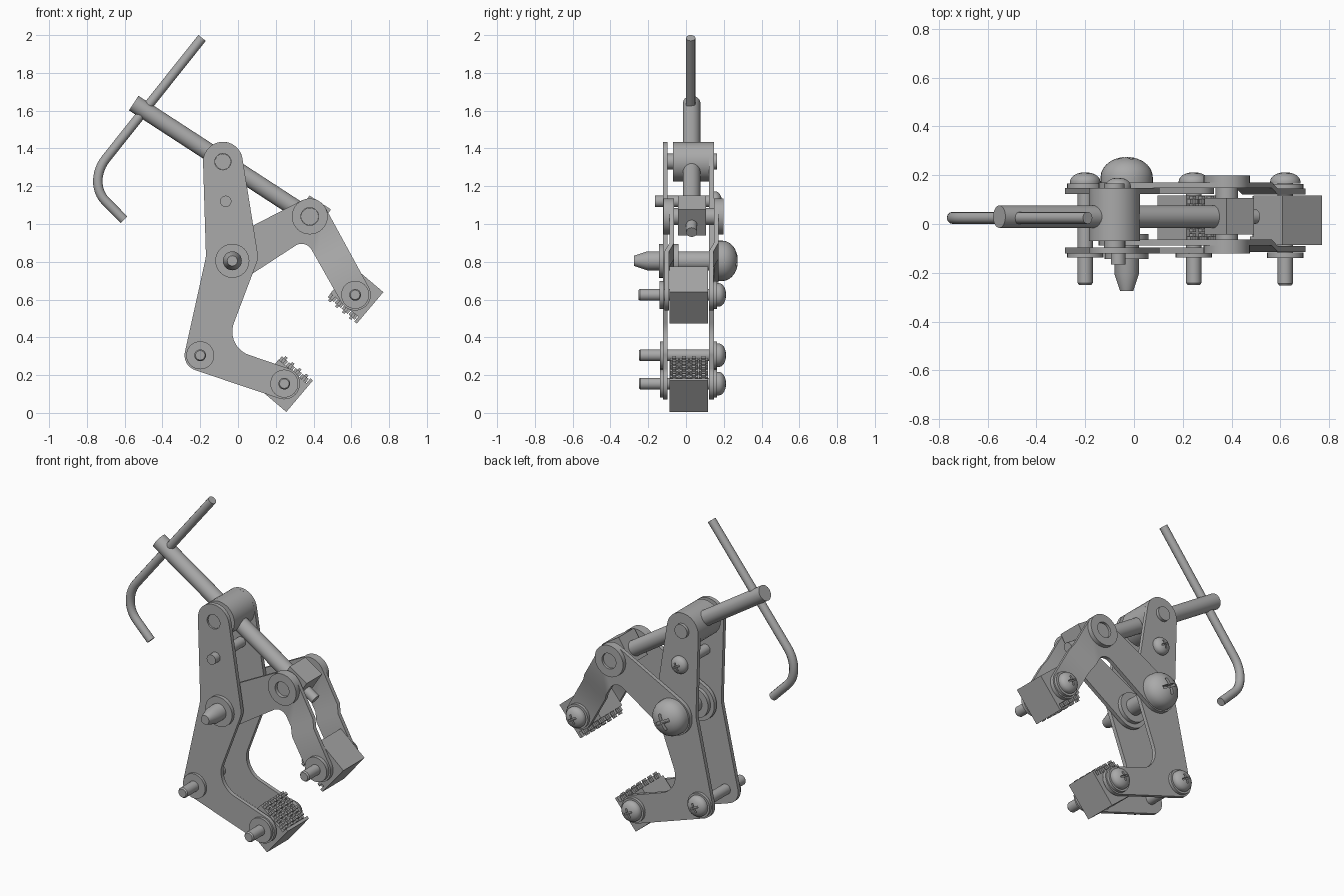
import bpy, bmesh
from math import sin, cos, asin, atan2, pi, ceil
from mathutils import Vector, Matrix

if "Cube" in bpy.data.objects:
    bpy.data.objects.remove(bpy.data.objects["Cube"], do_unlink=True)

steel = bpy.data.materials.new("grey steel")
steel.use_nodes = True
grey = (0.4, 0.4, 0.4, 1)
steel.diffuse_color = grey
steel.node_tree.nodes["Principled BSDF"].inputs["Base Color"].default_value = grey

Y = Vector((0, 1, 0))


def smooth(ob):
    bpy.ops.object.select_all(action='DESELECT')
    ob.select_set(True)
    bpy.context.view_layer.objects.active = ob
    bpy.ops.object.shade_smooth_by_angle(angle=0.6)


def finish(name, bm, shade=True):
    bmesh.ops.recalc_face_normals(bm, faces=bm.faces)
    me = bpy.data.meshes.new(name)
    bm.to_mesh(me)
    bm.free()
    me.materials.append(steel)
    ob = bpy.data.objects.new(name, me)
    bpy.context.collection.objects.link(ob)
    if shade:
        smooth(ob)
    return ob


def lathe(name, profile, origin, axis=Y, steps=32):
    """Turn a (radius, distance) profile about an axis through origin."""
    bm = bmesh.new()
    vs = [bm.verts.new((r, 0, h)) for r, h in profile]
    es = [bm.edges.new(p) for p in zip(vs, vs[1:])]
    bmesh.ops.spin(bm, geom=vs + es, cent=(0, 0, 0), axis=(0, 0, 1),
                   angle=2 * pi, steps=steps)
    bmesh.ops.remove_doubles(bm, verts=bm.verts, dist=1e-5)
    turn = Vector((0, 0, 1)).rotation_difference(axis).to_matrix().to_4x4()
    bm.transform(Matrix.Translation(origin) @ turn)
    return finish(name, bm)


def rod(name, r, a, b, origin, axis=Y):
    return lathe(name, [(0, a), (r, a), (r, b), (0, b)], origin, axis)


def ring(name, r, hole, a, b, origin):
    return lathe(name, [(hole, a), (r, a), (r, b), (hole, b), (hole, a)], origin)


def belt(circles):
    """Outline wrapped round circles; a negative radius gives a concave fillet."""
    n = len(circles)
    out = []
    for i in range(n):
        (x1, z1, r1), (x2, z2, r2) = circles[i], circles[(i + 1) % n]
        d = Vector((x2 - x1, z2 - z1))
        out.append(atan2(d.y, d.x) + asin((r1 - r2) / d.length) - pi / 2)
    pts = []
    for i, (x, z, r) in enumerate(circles):
        sweep = (out[i] - out[i - 1]) % (2 * pi)
        if r < 0:
            sweep -= 2 * pi
        k = max(2, ceil(abs(sweep) / 0.16))
        for j in range(k + 1):
            a = out[i - 1] + sweep * j / k
            pts.append((x + r * cos(a), z + r * sin(a)))
    return pts


def plate(name, circles, y0, y1, jog=None):
    bm = bmesh.new()
    face = bm.faces.new([bm.verts.new((x, y0, z)) for x, z in belt(circles)])
    res = bmesh.ops.extrude_face_region(bm, geom=[face])
    top = [g for g in res["geom"] if isinstance(g, bmesh.types.BMVert)]
    bmesh.ops.translate(bm, verts=top, vec=(0, y1 - y0, 0))
    if jog:
        start, along, s0, s1, shift = jog
        for s in (s0, s1):
            bmesh.ops.bisect_plane(bm, geom=bm.verts[:] + bm.edges[:] + bm.faces[:],
                                   plane_co=start + along * s, plane_no=along)
        for v in bm.verts:
            t = ((v.co - start).dot(along) - s0) / (s1 - s0)
            v.co.y += shift * min(1, max(0, t))
    return finish(name, bm)


def box(bm, centre, size, angle):
    m = (Matrix.Translation(centre) @ Matrix.Rotation(angle, 4, 'Y')
         @ Matrix.Diagonal((*size, 1)))
    return bmesh.ops.create_cube(bm, size=1, matrix=m)["verts"]


def cut(ob, cutter):
    mod = ob.modifiers.new("cut", 'BOOLEAN')
    mod.operation, mod.solver, mod.object = 'DIFFERENCE', 'EXACT', cutter
    bpy.context.view_layer.objects.active = ob
    bpy.ops.object.modifier_apply(modifier=mod.name)
    bpy.data.objects.remove(cutter, do_unlink=True)
    smooth(ob)


def screw_head(name, x, z, r, y0, y1):
    """Domed head with a cross recess."""
    h = y1 - y0
    prof = [(0, y0), (r, y0), (r, y0 + h * 0.2)]
    prof += [(r * cos(a * pi / 14), y0 + h * (0.2 + 0.8 * sin(a * pi / 14)))
             for a in range(1, 7)] + [(0, y1)]
    head = lathe(name, prof, (x, 0, z))
    for a in (0.5, 0.5 + pi / 2):
        bm = bmesh.new()
        box(bm, (x, y1, z), (r * 0.9, h * 0.9, r * 0.17), a)
        cut(head, finish("cross_cutter", bm, False))


# Key joints
TOP, PIVOT, ELBOW = (-0.08, 0, 1.33), (-0.03, 0, 0.805), (0.38, 0, 1.04)
HEEL, LOWER, UPPER = (-0.2, 0, 0.305), (0.245, 0, 0.155), (0.62, 0, 0.625)

# Fixed frame: two matching side plates
frame = [(-0.08, 1.33, 0.105), (-0.32, 0.84, -0.15), (-0.2, 0.305, 0.083),
         (0.245, 0.155, 0.083), (0.1, 0.43, -0.13), (0, 0.83, 0.105)]
for name, y in (("front", -0.121), ("back", 0.123)):
    p = plate(name + "_frame_plate", frame, y, y + 0.024)
    cut(p, rod("pin_hole_cutter", 0.043, y - 0.05, y + 0.07, TOP))

# Swinging arm: two cranked plates
arm = [(-0.03, 0.805, 0.115), (0.337, 0.835, -0.06), (0.62, 0.625, 0.083),
       (0.38, 1.04, 0.095)]
slope = (Vector(UPPER) - Vector(ELBOW)).normalized()
for name, y in (("front", -0.088), ("back", 0.147)):
    plate(name + "_arm_plate", arm, y, y + 0.024,
          (Vector(ELBOW), slope, 0.215, 0.265, -0.026))

# Trunnion and its pin
rod("trunnion", 0.105, -0.07, 0.123, TOP)
rod("trunnion_pin", 0.042, -0.112, 0.165, TOP)

# Spindle with its nut block
tilt = atan2(0.65, 1.0)
run = Vector((cos(tilt), 0, -sin(tilt)))
start = Vector((-0.552, 0.03, 1.64))
rod("spindle", 0.046, 0, 1.1, start, run)
rod("spindle_tip", 0.029, 1.0, 1.255, start, run)
bm = bmesh.new()
box(bm, (0.39, 0.032, 1.045), (0.135, 0.15, 0.165), tilt)
finish("nut_block", bm, False)
rod("nut_pin", 0.046, -0.1, 0.185, ELBOW)
ring("front_elbow_washer", 0.095, 0.047, -0.12, -0.088, ELBOW)
ring("back_elbow_washer", 0.095, 0.047, 0.171, 0.198, ELBOW)

# Bent turning handle
cu = bpy.data.curves.new("turning_handle", 'CURVE')
cu.dimensions = '3D'
cu.bevel_depth, cu.bevel_resolution, cu.use_fill_caps = 0.025, 4, True
sp = cu.splines.new('BEZIER')
sp.bezier_points.add(3)
path = [Vector((x, 0.025, z)) for x, z in
        ((-0.19, 1.985), (-0.70, 1.345), (-0.70, 1.12), (-0.603, 1.022))]
u = (path[1] - path[0]).normalized() * 0.085
w = (path[3] - path[2]).normalized() * 0.085
for bp, co, d in zip(sp.bezier_points, path, (u, u, w, w)):
    bp.co, bp.handle_left, bp.handle_right = co, co - d, co + d
handle = bpy.data.objects.new("turning_handle", cu)
bpy.context.collection.objects.link(handle)
cu.materials.append(steel)
bpy.ops.object.select_all(action='DESELECT')
handle.select_set(True)
bpy.context.view_layer.objects.active = handle
bpy.ops.object.convert(target='MESH')
smooth(bpy.context.view_layer.objects.active)

# Main pivot bolt, tapered at the front
lathe("pivot_bolt", [(0, -0.275), (0.027, -0.275), (0.05, -0.205), (0.05, 0.2),
                     (0, 0.2)], PIVOT)
ring("pivot_front_washer", 0.09, 0.05, -0.143, -0.121, PIVOT)
ring("pivot_inner_washer", 0.09, 0.05, -0.064, -0.04, PIVOT)
screw_head("pivot_bolt_head", PIVOT[0], PIVOT[2], 0.107, 0.171, 0.275)

# Through bolts with washers on both sides
for name, (x, _, z), shift in (("heel", HEEL, 0), ("lower_jaw", LOWER, 0),
                               ("upper_jaw", UPPER, -0.002)):
    o = (x, shift, z)
    lathe(name + "_bolt", [(0, -0.25), (0.025, -0.25), (0.031, -0.242),
                           (0.031, 0.18), (0, 0.18)], o)
    ring(name + "_front_washer", 0.074, 0.031, -0.137, -0.115, o)
    ring(name + "_back_washer", 0.074, 0.031, 0.147, 0.165, o)
    screw_head(name + "_bolt_head", x, z, 0.062, 0.165, 0.212)

# Short spacer bolt
rod("spacer_bolt", 0.03, -0.165, 0.16, (-0.065, 0, 1.12))
screw_head("spacer_bolt_head", -0.065, 1.12, 0.052, 0.147, 0.19)

# Jaw blocks: toothed pads facing each other
turn = -atan2(0.763, 0.646)
for name, (x, _, z), face in (("lower", LOWER, 1), ("upper", UPPER, -1)):
    side, depth = Vector((0.763, 0, -0.646)), Vector((0.646, 0, 0.763)) * face
    mid = Vector((x, 0.015, z))
    bm = bmesh.new()
    box(bm, mid - depth * 0.015, (0.185, 0.204, 0.21), turn)
    # solid lip along the outer edge
    box(bm, mid + depth * 0.093 + side * 0.0965, (0.035, 0.204, 0.017), turn)
    finish(name + "_jaw", bm, False)
    bm = bmesh.new()
    for i in range(4):
        for j in range(4):
            at = mid + depth * 0.09 + side * (0.062 - 0.048 * i)
            at.y += 0.0515 * (j - 1.5)
            box(bm, at, (0.05, 0.046, 0.042), turn)
    bmesh.ops.bevel(bm, geom=bm.edges[:], offset=0.013, segments=2, affect='EDGES')
    finish(name + "_jaw_teeth", bm)
